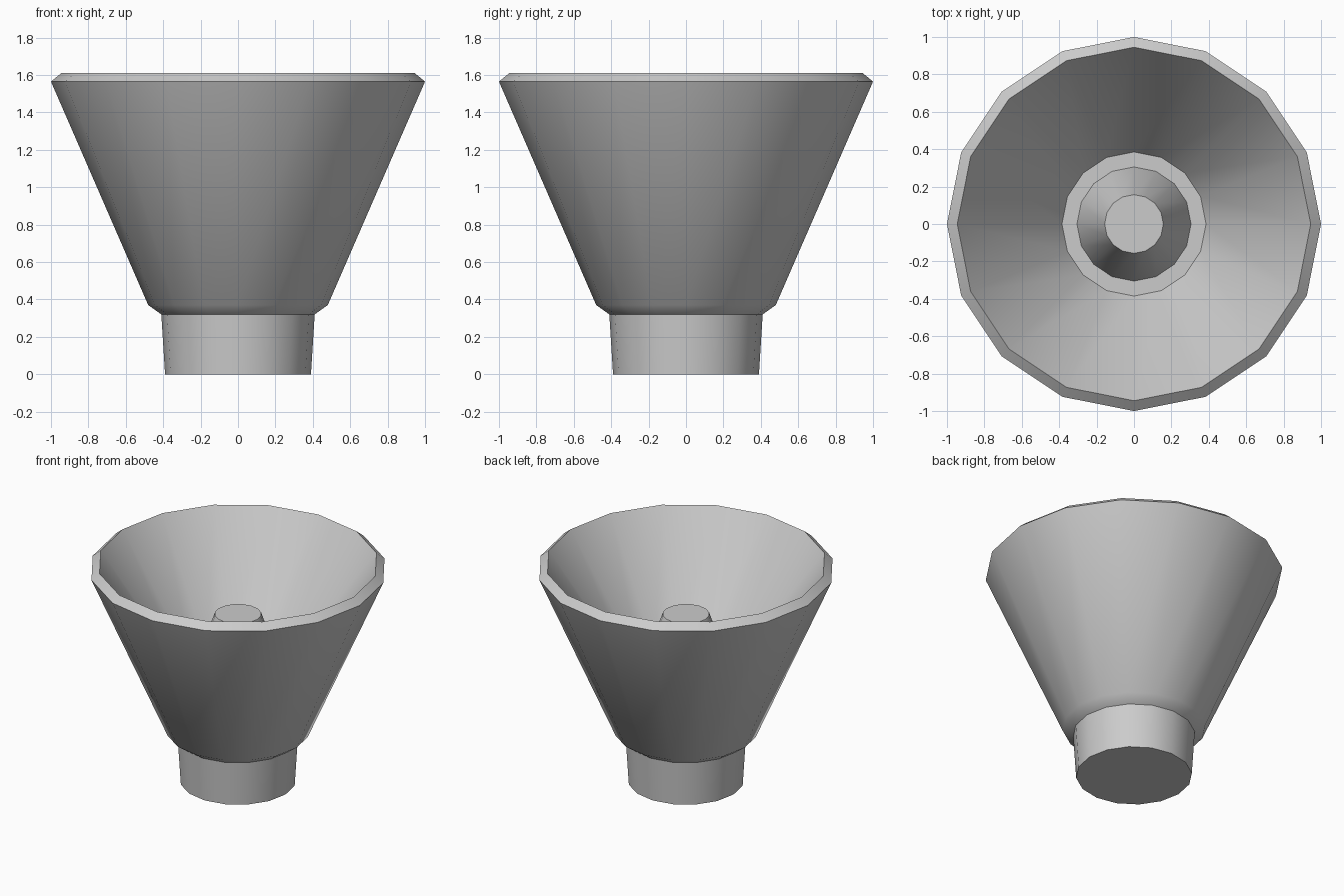
import bpy, bmesh, math

if "Cube" in bpy.data.objects:
    bpy.data.objects.remove(bpy.data.objects["Cube"])

SIDES = 16

def lathe(name, profile):
    """Revolve (radius, z) points and close both ends with a flat cap."""
    bm = bmesh.new()
    rings = [[bm.verts.new((r * math.cos(2 * math.pi * i / SIDES),
                            r * math.sin(2 * math.pi * i / SIDES), z))
              for i in range(SIDES)] for r, z in profile]
    for a, b in zip(rings, rings[1:]):
        for i in range(SIDES):
            j = (i + 1) % SIDES
            bm.faces.new((a[i], a[j], b[j], b[i]))
    bm.faces.new(rings[0][::-1])
    bm.faces.new(rings[-1])
    bm.normal_update()
    me = bpy.data.meshes.new(name)
    bm.to_mesh(me)
    bm.free()
    ob = bpy.data.objects.new(name, me)
    bpy.context.collection.objects.link(ob)
    bpy.ops.object.select_all(action='DESELECT')
    ob.select_set(True)
    bpy.context.view_layer.objects.active = ob
    bpy.ops.object.shade_smooth_by_angle(angle=math.radians(35))
    return ob

# base, flared bowl, bevelled rim, inner wall, floor and central post in one profile
lathe("funnel_lamp", [
    (0.39, 0.0), (0.41, 0.32),                 # base collar
    (0.48, 0.37), (1.0, 1.565),                # outer bowl
    (0.945, 1.61), (0.385, 0.80),              # rim and inner wall
    (0.305, 0.80), (0.157, 1.235),             # floor and tapered post
])
